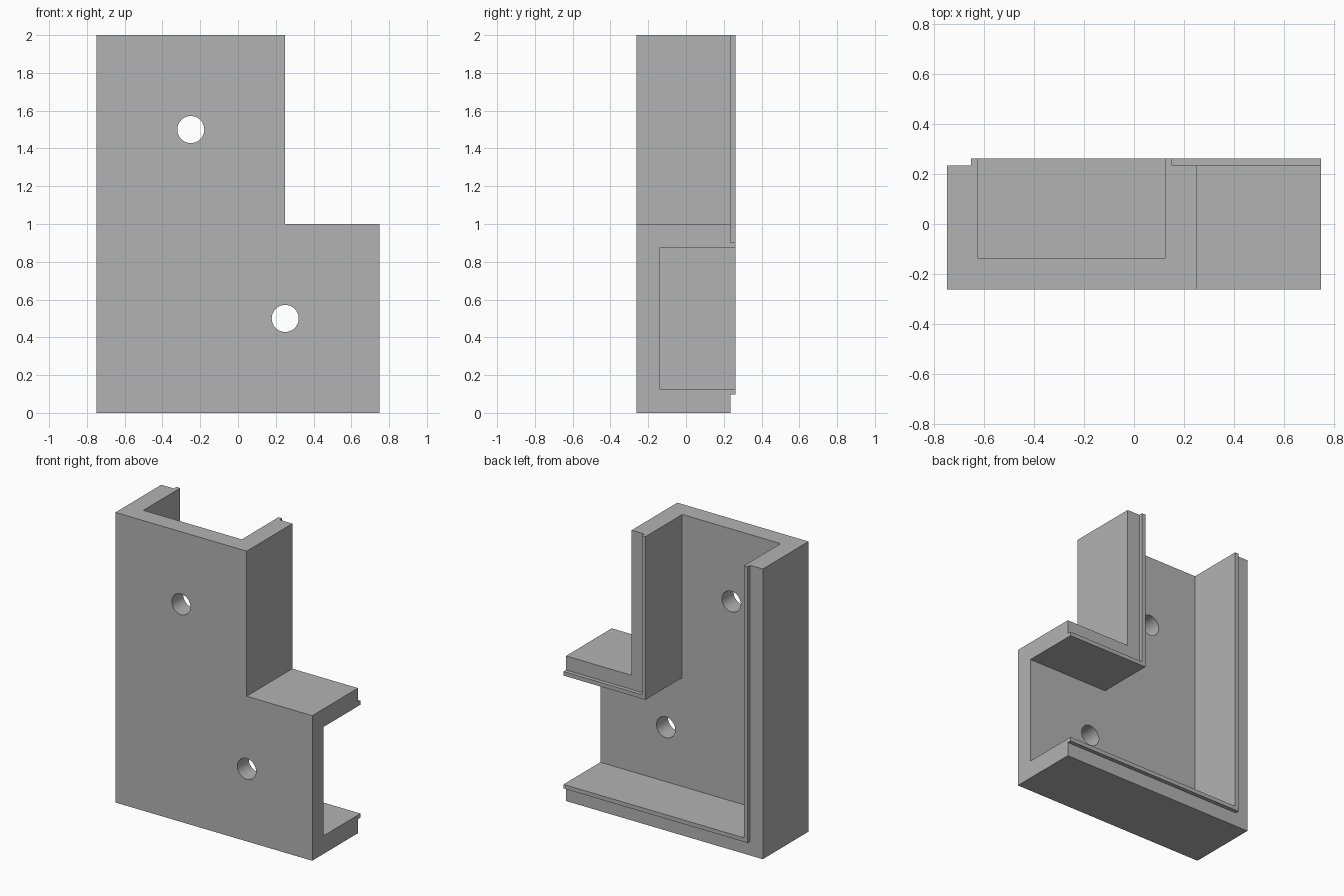
import bpy
import bmesh
import math
from mathutils import Vector

cube = bpy.data.objects.get("Cube")
if cube:
    bpy.data.objects.remove(cube, do_unlink=True)

HALF = 0.2625     # half of the depth
WALL = 0.125      # wall and front plate thickness
RIM = 0.097       # rebate width around the back lip
RIM_Y = 0.235     # where the back lip starts

grey = bpy.data.materials.new("plain grey")
grey.use_nodes = True
grey.diffuse_color = (0.45, 0.45, 0.45, 1)
grey.node_tree.nodes["Principled BSDF"].inputs["Base Color"].default_value = grey.diffuse_color


def prism(name, outline, y0, y1):
    """Solid with an outline in x and z, running from y0 to y1."""
    bm = bmesh.new()
    face = bm.faces.new([bm.verts.new((x, y0, z)) for x, z in outline])
    result = bmesh.ops.extrude_face_region(bm, geom=[face])
    moved = [v for v in result["geom"] if isinstance(v, bmesh.types.BMVert)]
    bmesh.ops.translate(bm, verts=moved, vec=Vector((0, y1 - y0, 0)))
    bmesh.ops.recalc_face_normals(bm, faces=bm.faces)
    mesh = bpy.data.meshes.new(name)
    bm.to_mesh(mesh)
    bm.free()
    mesh.materials.append(grey)
    obj = bpy.data.objects.new(name, mesh)
    bpy.context.collection.objects.link(obj)
    return obj


def l_shape(inset, right, top):
    """L outline, inset from its outer walls, with free right and top ends."""
    left, step, ledge = inset - 0.75, 0.25 - inset, 1 - inset
    return [(left, inset), (right, inset), (right, ledge),
            (step, ledge), (step, top), (left, top)]


def circle(cx, cz, radius, sides=48):
    return [(cx + radius * math.cos(math.tau * i / sides),
             cz + radius * math.sin(math.tau * i / sides)) for i in range(sides)]


# Solid L-shaped housing
housing = prism("housing", l_shape(0, 0.75, 2), -HALF, HALF)

# Channel open at the back and both ends, rebates outside the lip, screw holes
left, step, ledge = RIM - 0.75, 0.25 - RIM, 1 - RIM
cutters = [
    prism("channel_cutter", l_shape(WALL, 1, 3), WALL - HALF, 1),
    prism("outer_rebate_cutter",
          [(-1, -1), (1, -1), (1, RIM), (left, RIM), (left, 3), (-1, 3)], RIM_Y, 1),
    prism("inner_rebate_cutter",
          [(step, ledge), (1, ledge), (1, 3), (step, 3)], RIM_Y, 1),
    prism("upper_hole_cutter", circle(-0.25, 1.5, 0.0715), -1, 0),
    prism("lower_hole_cutter", circle(0.25, 0.5, 0.0715), -1, 0),
]

bpy.ops.object.select_all(action="DESELECT")
housing.select_set(True)
bpy.context.view_layer.objects.active = housing
for cutter in cutters:
    cutter.hide_render = True
    mod = housing.modifiers.new(cutter.name, "BOOLEAN")
    mod.operation = "DIFFERENCE"
    mod.solver = "EXACT"
    mod.object = cutter
    bpy.ops.object.modifier_apply(modifier=mod.name)
    bpy.data.objects.remove(cutter, do_unlink=True)

bpy.ops.object.shade_smooth_by_angle(angle=math.radians(30))
